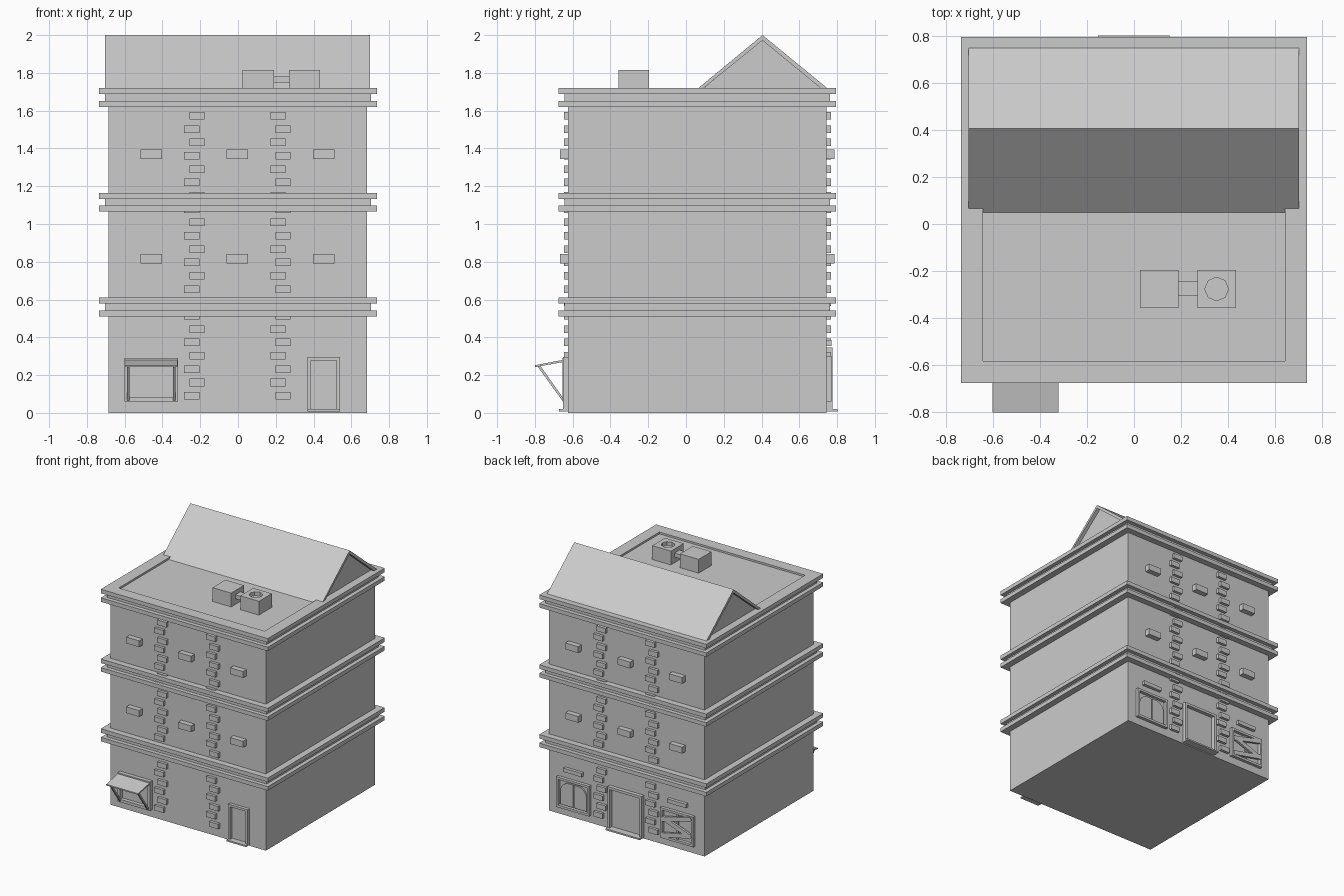
import bpy, bmesh
from math import radians, sin, cos, pi
from mathutils import Vector

if "Cube" in bpy.data.objects:
    bpy.data.objects.remove(bpy.data.objects["Cube"])

FRONT, BACK = -0.625, 0.745      # wall planes
CY = 0.06                        # building centre in y


def finish(bm, name):
    bmesh.ops.recalc_face_normals(bm, faces=bm.faces)
    me = bpy.data.meshes.new(name)
    bm.to_mesh(me)
    bm.free()
    ob = bpy.data.objects.new(name, me)
    bpy.context.collection.objects.link(ob)
    return ob


def box(name, x, y, z, tilt=0):
    """Box from (lo, hi) ranges, optionally tilted about y."""
    bm = bmesh.new()
    bmesh.ops.create_cube(bm, size=1)
    for v in bm.verts:
        v.co = Vector((v.co.x * (x[1] - x[0]), v.co.y * (y[1] - y[0]), v.co.z * (z[1] - z[0])))
    ob = finish(bm, name)
    ob.location = (sum(x) / 2, sum(y) / 2, sum(z) / 2)
    ob.rotation_euler.y = radians(tilt)
    return ob


def prism(name, pts, axis, lo, hi):
    """Extrude a profile along x (pts are y,z) or y (pts are x,z)."""
    bm = bmesh.new()
    co = [(lo, a, b) if axis == 'x' else (a, lo, b) for a, b in pts]
    face = bm.faces.new([bm.verts.new(c) for c in co])
    ext = bmesh.ops.extrude_face_region(bm, geom=[face])
    d = Vector((hi - lo, 0, 0) if axis == 'x' else (0, hi - lo, 0))
    bmesh.ops.translate(bm, vec=d, verts=[g for g in ext['geom'] if isinstance(g, bmesh.types.BMVert)])
    return finish(bm, name)


def out(wall, depth):
    """y range from just inside a wall to depth outside it."""
    return (wall - depth, wall + 0.01) if wall < 0 else (wall - 0.01, wall + depth)


def frame(name, x, z, wall, depth, w, bottom=True):
    y = out(wall, depth)
    box(name + "_left", (x[0], x[0] + w), y, z)
    box(name + "_right", (x[1] - w, x[1]), y, z)
    box(name + "_top", (x[0] + w, x[1] - w), y, (z[1] - w, z[1]))
    if bottom:
        box(name + "_bottom", (x[0] + w, x[1] - w), y, (z[0], z[0] + w))


def push_down_top(ob, inset, depth, outline=None):
    """Recess the top face of a box."""
    bm = bmesh.new()
    bm.from_mesh(ob.data)
    top = max(bm.faces, key=lambda f: f.calc_center_median().z)
    bmesh.ops.inset_region(bm, faces=[top], thickness=inset, use_even_offset=True)
    rim = bmesh.ops.extrude_face_region(bm, geom=[top])
    bmesh.ops.translate(bm, vec=(0, 0, -depth),
                        verts=[g for g in rim['geom'] if isinstance(g, bmesh.types.BMVert)])
    bmesh.ops.delete(bm, geom=[top], context='FACES')
    bm.to_mesh(ob.data)
    bm.free()


# Main block
box("building_walls", (-0.685, 0.683), (FRONT, BACK), (0, 1.69))

# Three triple-step cornices; the top one carries the recessed flat roof
for i, top in enumerate((0.61, 1.165, 1.72)):
    for part, h, a, b in (("lower", 0.735, 0.10, 0.068), ("middle", 0.703, 0.068, 0.032),
                          ("upper", 0.735, 0.032, 0)):
        band = box(f"cornice_{i}_{part}", (-h, h), (CY - h, CY + h), (top - a, top - b))
push_down_top(band, 0.093, 0.015)

# Staggered brick strips and wall blocks on front and back
for side, wall in (("front", FRONT), ("back", BACK)):
    for i in range(22):
        z = 1.573 - 0.0706 * i
        a = 0.175 if i % 2 == 0 else 0.202
        for s in (-1, 1):
            x = sorted((s * a - 0.003, s * (a + 0.08) - 0.003))
            box(f"{side}_brick_{i}_{s}", x, out(wall, 0.022), (z - 0.02, z + 0.02))
    for x in (-0.46, -0.003, 0.455):
        for z in (0.815, 1.37):
            box(f"{side}_block", (x - 0.057, x + 0.057), out(wall, 0.042), (z - 0.025, z + 0.025))

# Gable roof: overhanging chevron shell over a slightly inset solid
prism("gable_roof", [(0.048, 1.705), (0.405, 2.0), (0.765, 1.705), (0.73, 1.705),
                     (0.405, 1.972), (0.075, 1.705)], 'x', -0.703, 0.7)
prism("gable_wall", [(0.07, 1.70), (0.405, 1.975), (0.74, 1.70)], 'x', -0.675, 0.672)

# Rooftop air units joined by a duct, one with an eight-sided fan well
box("air_unit_left", (0.025, 0.19), (-0.357, -0.195), (1.70, 1.815))
box("air_duct", (0.185, 0.275), (-0.305, -0.242), (1.75, 1.782))
unit = box("air_unit_fan", (0.27, 0.434), (-0.357, -0.195), (1.70, 1.815))
bm = bmesh.new()
bmesh.ops.create_cone(bm, cap_ends=True, segments=8, radius1=0.05, radius2=0.05, depth=0.06)
cutter = finish(bm, "fan_cutter")
cutter.location = (0.351, -0.276, 1.815)
cutter.hide_render = True
cutter.hide_set(True)
mod = unit.modifiers.new("fan_well", 'BOOLEAN')
mod.object = cutter
mod.solver = 'EXACT'

# Front window with awning and slanted stays
frame("front_window_frame", (-0.602, -0.317), (0.06, 0.29), FRONT, 0.03, 0.022)
prism("awning", [(-0.635, 0.272), (-0.80, 0.242), (-0.80, 0.252), (-0.635, 0.284)], 'x', -0.6, -0.32)
for x in (-0.588, -0.345):
    prism("awning_stay", [(-0.785, 0.245), (-0.77, 0.248), (-0.648, 0.075), (-0.655, 0.065)],
          'x', x, x + 0.014)

# Front and back doors with thresholds
frame("front_door_frame", (0.368, 0.54), (0.01, 0.296), FRONT, 0.025, 0.018, False)
box("front_threshold", (0.368, 0.54), out(FRONT, 0.047), (0.008, 0.02))
frame("back_door_frame", (-0.152, 0.15), (0.01, 0.345), BACK, 0.03, 0.02, False)
box("back_threshold", (-0.152, 0.15), out(BACK, 0.056), (0.008, 0.02))

# Back windows with lintels
for x in ((0.315, 0.607), (-0.602, -0.31)):
    frame("back_window_frame", x, (0.06, 0.30), BACK, 0.025, 0.018)
    m = sum(x) / 2
    box("back_lintel", (m - 0.082, m + 0.082), out(BACK, 0.025), (0.355, 0.385))

# Pair of arched shutters: outer top corners rounded
for s in (-1, 1):
    r = 0.075
    arc = [(0.461 + s * (0.04 + r * sin(a)), 0.19 + r * cos(a))
           for a in (k * pi / 12 for k in range(7))]
    prism("arched_shutter", [(0.461 + s * 0.006, 0.085), (0.461 + s * 0.006, 0.265)] + arc
          + [(0.461 + s * 0.115, 0.085)], 'y', BACK - 0.01, BACK + 0.012)

# Boards nailed across the other window
for i, (z, t) in enumerate(((0.245, 14), (0.18, -20), (0.115, 12))):
    box(f"window_board_{i}", (-0.59, -0.322), (BACK + 0.012, BACK + 0.03), (z - 0.017, z + 0.017), t)
box("window_mullion", (-0.462, -0.45), out(BACK, 0.015), (0.078, 0.282))
